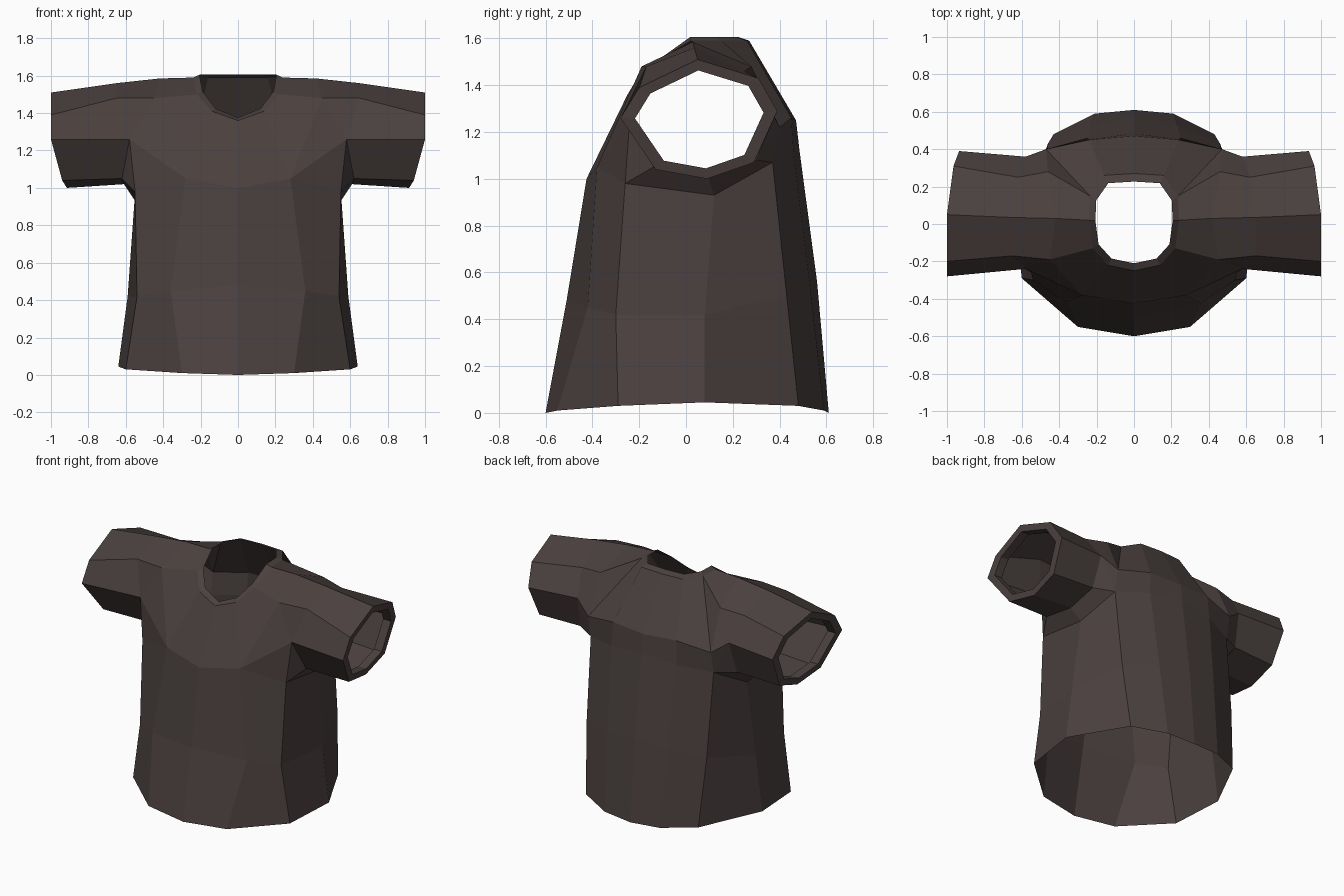
import bpy
import bmesh
from mathutils import Vector

default_cube = bpy.data.objects.get("Cube")
if default_cube:
    bpy.data.objects.remove(default_cube, do_unlink=True)

# Dark brown cloth
cloth = bpy.data.materials.new("dark_brown_cloth")
cloth.use_nodes = True
cloth_colour = (0.069, 0.052, 0.049, 1)
cloth.diffuse_color = cloth_colour
shader = cloth.node_tree.nodes["Principled BSDF"]
shader.inputs["Base Color"].default_value = cloth_colour
shader.inputs["Roughness"].default_value = 0.9


def strip(upper, lower, closed=False):
    """Quads between two loops with the same number of points."""
    count = len(upper)
    faces = []
    for i in range(count if closed else count - 1):
        j = (i + 1) % count
        faces.append((upper[i], upper[j], lower[j], lower[i]))
    return faces


def build_mirrored(name, faces, core):
    """Make the left half from corner points, facing away from core, and mirror it."""
    bm = bmesh.new()
    known = {}
    for face in faces:
        corners = []
        for point in face:
            key = tuple(point)
            if key not in known:
                known[key] = bm.verts.new(key)
            corners.append(known[key])
        bm.faces.new(corners)
    bmesh.ops.recalc_face_normals(bm, faces=bm.faces)
    core = Vector(core)
    outward = sum(f.normal.dot(f.calc_center_median() - core) * f.calc_area()
                  for f in bm.faces)
    if outward < 0:
        bmesh.ops.reverse_faces(bm, faces=bm.faces)
    mesh = bpy.data.meshes.new(name)
    bm.to_mesh(mesh)
    bm.free()
    mesh.materials.append(cloth)
    part = bpy.data.objects.new(name, mesh)
    bpy.context.collection.objects.link(part)
    mirror = part.modifiers.new("left_right", "MIRROR")
    mirror.use_clip = True
    mirror.merge_threshold = 0.001
    return part


# Half loops around the torso, from front centre to back centre
hem = [(0, -.6, 0), (.3, -.55, .01), (.6, -.29, .03), (.64, .08, .045),
       (.43, .48, .03), (.21, .59, .01), (0, .61, 0)]
waist = [(0, -.51, .48), (.36, -.42, .45), (.54, -.3, .42), (.59, .08, .42),
         (.46, .43, .5), (.23, .53, .54), (0, .56, .56)]
chest = [(0, -.425, 1), (.28, -.38, 1.05), (.55, -.26, .98), (.55, .12, .93),
         (.47, .37, 1.07), (.25, .46, 1.1), (0, .485, 1.12)]
neck = [(0, -.25, 1.36), (.14, -.22, 1.41), (.22, -.13, 1.5), (.24, .02, 1.59),
        (.235, .15, 1.59), (.16, .26, 1.59), (0, .27, 1.59)]

# Loops around the sleeve: top, down the front, underneath, up the back
armhole = [(.65, .035, 1.56), (.65, -.17, 1.48), (.58, -.24, 1.26), (.62, -.14, 1.05),
           (.61, .09, 1.02), (.6, .3, 1.08), (.58, .36, 1.3), (.62, .25, 1.46)]
cuff = [(1, .05, 1.51), (1, -.2, 1.39), (1, -.28, 1.26), (.94, -.13, 1.04),
        (.915, .09, 1), (.92, .29, 1.07), (.935, .39, 1.29), (.965, .31, 1.43)]

# Points on the shoulder and across the upper back
shoulder_front = (.45, -.19, 1.48)
shoulder_top = (.42, .03, 1.585)
shoulder_back = (.46, .28, 1.48)
blade, back_side, back_mid = (.47, .4, 1.22), (.24, .45, 1.26), (0, .47, 1.25)

top, front_high, front_low, under_front, under, under_back, back_low, back_high = armhole
front_mid, front_side, pit_front, pit, pit_back, rear_side, rear_mid = chest

# Torso with shoulders, upper back and underarm gussets
torso = strip(waist, hem) + strip(chest, waist)
torso += [
    (neck[0], neck[1], front_side, front_mid),
    (front_side, pit_front, front_low),
    (front_side, front_low, shoulder_front),
    (front_side, shoulder_front, neck[2], neck[1]),
    (shoulder_front, front_low, front_high),
    (neck[2], shoulder_front, shoulder_top, neck[3]),
    (shoulder_front, front_high, top, shoulder_top),
    (shoulder_top, top, back_high, shoulder_back),
    (neck[3], shoulder_top, shoulder_back, neck[4]),
    (shoulder_back, back_high, back_low, blade),
    (neck[4], shoulder_back, blade),
    (neck[4], blade, back_side, neck[5]),
    (neck[5], back_side, back_mid, neck[6]),
    (blade, back_low, pit_back),
    (front_low, pit_front, under_front),
    (pit_front, pit, under, under_front),
    (pit, pit_back, under_back, under),
    (pit_back, back_low, under_back),
]
torso += strip([blade, back_side, back_mid], [pit_back, rear_side, rear_mid])
build_mirrored("shirt_body", torso, (0, .05, .8))

# Sleeves with a turned-in cuff
centre = sum((Vector(p) for p in cuff), Vector()) / len(cuff)
cuff_inner = [tuple(Vector(p).lerp(centre, .18)) for p in cuff]
cuff_fold = [(x - .06, y, z) for x, y, z in cuff_inner]
sleeve = strip(armhole, cuff, True) + strip(cuff, cuff_inner, True)
sleeve += strip(cuff_inner, cuff_fold, True)
build_mirrored("sleeves", sleeve, (.7, .06, 1.25))

# Collar band rolling into the neck opening
collar_inner = [(x * .86, y * .84, z + .015) for x, y, z in neck]
build_mirrored("collar", strip(neck, collar_inner), (0, .05, .8))
